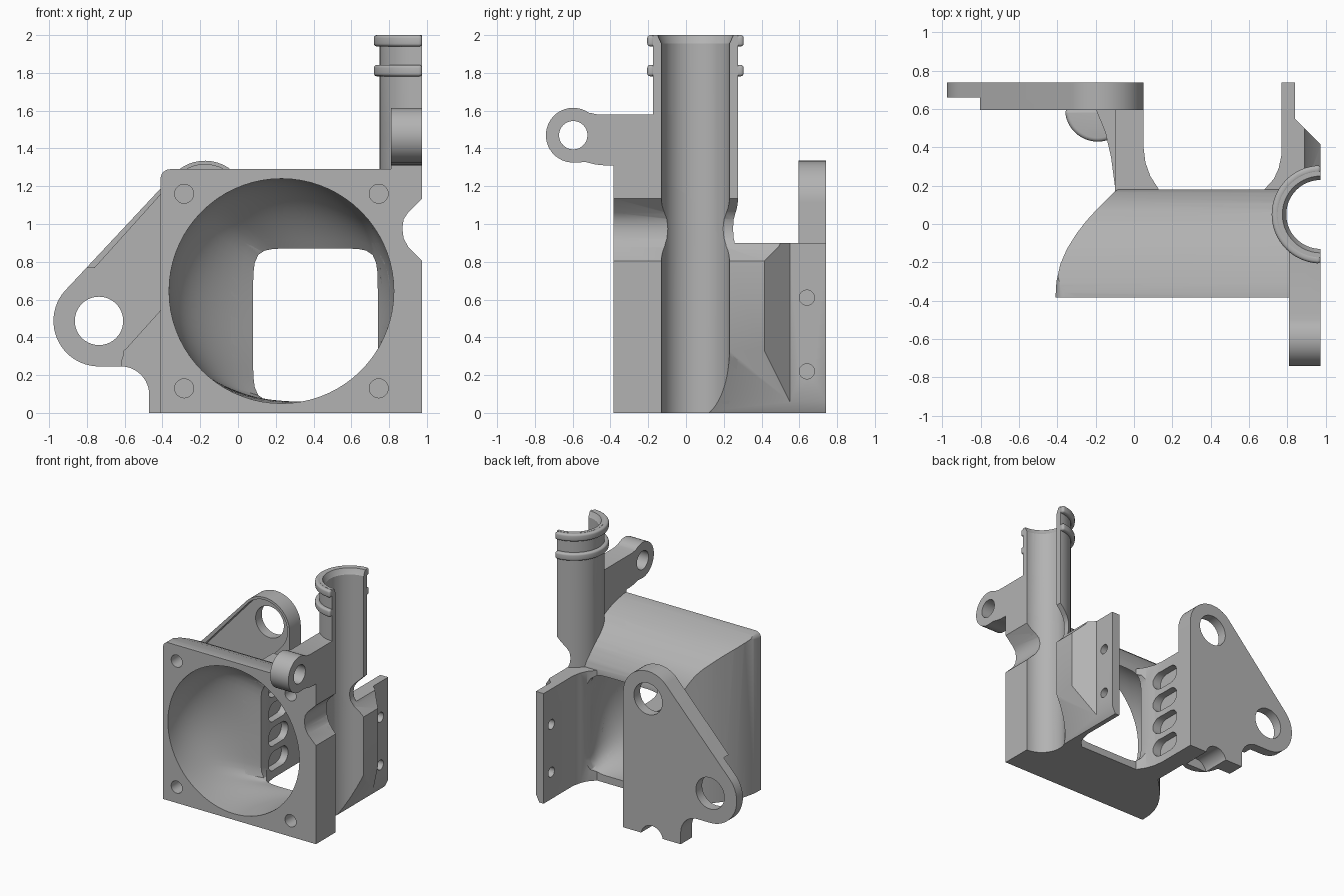
import bpy, bmesh
from math import cos, sin, pi, radians

cube = bpy.data.objects.get("Cube")
if cube:
    bpy.data.objects.remove(cube, do_unlink=True)

grey = bpy.data.materials.new("plain_grey")
grey.use_nodes = True
grey.diffuse_color = (0.45, 0.45, 0.45, 1)
grey.node_tree.nodes["Principled BSDF"].inputs["Base Color"].default_value = (0.45, 0.45, 0.45, 1)

parts, cutters = [], []


def finish(bm, name, group):
    bmesh.ops.recalc_face_normals(bm, faces=bm.faces)
    mesh = bpy.data.meshes.new(name)
    bm.to_mesh(mesh)
    bm.free()
    obj = bpy.data.objects.new(name, mesh)
    bpy.context.collection.objects.link(obj)
    obj.hide_render = group is cutters
    group.append(obj)
    return obj


def loft(name, rings, group):
    """Skin a list of equal-length point rings and cap the ends."""
    bm = bmesh.new()
    rows = [[bm.verts.new(p) for p in ring] for ring in rings]
    n = len(rows[0])
    for a, b in zip(rows, rows[1:]):
        for i in range(n):
            j = (i + 1) % n
            bm.faces.new((a[i], a[j], b[j], b[i]))
    bm.faces.new(rows[0])
    bm.faces.new(rows[-1])
    return finish(bm, name, group)


def prism(name, pts, axis, lo, hi, group=parts):
    """Extrude a flat outline along an axis."""
    place = {"x": lambda a, b, t: (t, a, b),
             "y": lambda a, b, t: (a, t, b),
             "z": lambda a, b, t: (a, b, t)}[axis]
    return loft(name, [[place(a, b, t) for a, b in pts] for t in (lo, hi)], group)


def arc(cx, cy, r, start, end, n=24):
    angles = [radians(start + (end - start) * i / n) for i in range(n + 1)]
    return [(cx + r * cos(t), cy + r * sin(t)) for t in angles]


def disc(cx, cy, r, n=80):
    return arc(cx, cy, r, 0, 360, n)[:-1]


def hole(name, cx, cy, r, axis, lo, hi):
    return prism(name, disc(cx, cy, r), axis, lo, hi, cutters)


def bake(obj):
    dg = bpy.context.evaluated_depsgraph_get()
    mesh = bpy.data.meshes.new_from_object(obj.evaluated_get(dg))
    obj.modifiers.clear()
    obj.data = mesh


def cut(obj, tools, operation="DIFFERENCE"):
    for tool in tools:
        mod = obj.modifiers.new("cut", "BOOLEAN")
        mod.operation = operation
        mod.solver = "EXACT"
        mod.object = tool
    bake(obj)


def bevel(obj, width):
    mod = obj.modifiers.new("round", "BEVEL")
    mod.width = width
    mod.segments = 4
    mod.limit_method = "ANGLE"
    mod.angle_limit = radians(40)
    bake(obj)


# Shared cutters: air passage from round inlet to squarish outlet
FRONT, END = -0.385, 0.18


def passage_ring(y, e, n=72):
    ring = []
    cx, cz = 0.23 + 0.18 * e, 0.645 - 0.18 * e
    a, b = 0.595 - 0.265 * e, 0.595 - 0.19 * e
    for i in range(n):
        c, s = cos(2 * pi * i / n), sin(2 * pi * i / n)
        r = 1 + e * ((abs(c) ** 8 + abs(s) ** 8) ** (-1 / 8) - 1)
        ring.append((cx + a * r * c, y, cz + b * r * s))
    return ring


rings = [passage_ring(-0.5, 0)]
rings += [passage_ring(FRONT + (END - FRONT) * i / 16, (i / 16) ** 2.4) for i in range(17)]
rings.append(passage_ring(0.9, 1))
void = loft("passage_cutter", rings, cutters)

# Tube bore, its flared mouth, the side notch and the sloped underside
TX, TY = 0.975, 0.05
bore = hole("bore_cutter", TX, TY, 0.18, "z", -0.1, 2.1)
mouth = loft("mouth_cutter", [[(x, y, z) for x, y in disc(TX, TY, r)]
                              for r, z in ((0.17, 1.94), (0.183, 1.96), (0.205, 2.01))], cutters)
notch = prism("notch_cutter", [(1.07, 1.23), (0.9, 1.06), (0.877, 1.025), (0.87, 0.975),
                               (0.877, 0.925), (0.9, 0.88), (1.07, 0.71)], "y", -1, 1, cutters)
slope = prism("slope_cutter", [(0.78, -0.06), (1.17, 0.72), (1.17, -0.06)], "y", TY, 1, cutters)

# Duct shell: plan outline, side profile and rounded front outline intersected
plan = [(-0.41, FRONT), (-0.405, -0.3), (-0.385, -0.21), (-0.35, -0.13), (-0.3, -0.05),
        (-0.25, 0.015), (-0.2, 0.07), (-0.1, 0.17), (0, 0.24), (TX, 0.26), (TX, FRONT)]
profile = [(-0.5, -0.1), (END, -0.1), (END, 0.9), (0.165, 0.95), (0.14, 1.0), (0.11, 1.052),
           (0.07, 1.1), (0.01, 1.15), (-0.05, 1.19), (-0.12, 1.225), (-0.2, 1.256),
           (-0.3, 1.28), (-0.36, 1.29), (-0.5, 1.29)]
outline = [(1.1, -0.1), (1.1, 1.4), (-0.3, 1.4), (-0.3, 1.29)] \
    + arc(-0.36, 1.24, 0.05, 90, 180, 6) + [(-0.41, 1.2), (-0.5, 1.2), (-0.5, -0.1)]
shell = prism("duct_shell", plan, "z", 0, 1.4)
cut(shell, [prism("profile_cutter", profile, "x", -1, 1.2, cutters),
            prism("outline_cutter", outline, "y", -1, 1, cutters)], "INTERSECT")
screws = [hole("fan_screw_cutter", x, z, 0.05, "y", -0.5, -0.25)
          for x in (-0.285, 0.745) for z in (0.13, 1.16)]
cut(shell, [void, bore, notch, slope] + screws)

# Right wall with a thin screw flange
wall = prism("right_wall", [(TX, FRONT), (TX, 0.415), (0.84, 0.55), (0.84, 0.74), (0.77, 0.74),
                            (0.77, 0.36), (0.755, 0.29), (0.73, 0.235), (0.68, END),
                            (0.68, FRONT)], "z", 0, 0.9)
flange = [hole("flange_screw_cutter", 0.64, z, 0.04, "x", 0.6, 1.1) for z in (0.22, 0.61)]
cut(wall, [void, bore, notch, slope] + flange + screws)

# Front block with the hinge arm
arm = prism("hinge_arm", [(FRONT, 0), (-0.05, 0), (-0.05, 1.58), (-0.47, 1.58), (-0.5, 1.587)]
            + arc(-0.597, 1.47, 0.145, 55, 275)
            + [(-0.53, 1.328), (-0.48, 1.315), (-0.43, 1.31), (FRONT, 1.31)], "x", 0.81, TX)
cut(arm, [void, bore, notch, hole("hinge_cutter", -0.597, 1.47, 0.075, "x", 0.6, 1.1)] + screws)


# Half-round tube with two collars
def half_pipe(name, outer, inner, z0, z1):
    return prism(name, arc(TX, TY, outer, 90, 270, 40) + arc(TX, TY, inner, 270, 90, 40),
                 "z", z0, z1)


tube = half_pipe("half_tube", 0.225, 0.18, 0, 2.0)
cut(tube, [void, notch, slope, mouth])
for z in (1.94, 1.782):
    bevel(half_pipe("tube_collar", 0.256, 0.215, z, z + 0.06), 0.016)

# Left wall with grip slots on its inner face, and a low gusset outside
left = prism("left_wall", [(-0.1, 0.13), (-0.1, 0.6), (0.05, 0.6), (0.05, 0.4), (0.06, 0.32),
                           (0.085, 0.25), (0.13, END), (0, 0.1)], "z", 0, 0.9)
slots = [prism("slot_cutter", arc(0.38, z, 0.075, 90, 270, 12) + arc(0.5, z, 0.075, -90, 90, 12),
               "x", -0.01, 0.2, cutters) for z in (0.14, 0.34, 0.54, 0.74)]
cut(left, [void] + slots)
prism("wall_gusset", [(-0.1, 0.2), (-0.12, 0.35), (-0.15, 0.48), (-0.2, 0.6), (-0.09, 0.6)],
      "z", 0.1, 0.45)

# Rear mounting plate with two eyes and a slanted recess
UP, LOW = (-0.175, 1.11), (-0.736, 0.487)
plate = prism("mounting_plate", [(0.05, 0)] + arc(*UP, 0.225, 0, 134) + arc(*LOW, 0.241, 134, 270)
              + arc(-0.62, 0.096, 0.15, 90, 0, 12) + [(-0.47, 0)], "y", 0.595, 0.74)
recess = prism("recess_cutter", arc(*UP, 0.205, -44, 136) + arc(*LOW, 0.205, 136, 316),
               "y", 0.5, 0.66, cutters)
pocket = prism("pocket_cutter", [(-0.76, 0.77), (-0.82, 0.765), (-1.1, 0.76), (-1.1, 0.1),
                                 (-0.62, 0.1), (-0.62, 0.27), (-0.605, 0.315), (-0.65, 0.45)],
               "y", 0.5, 0.66, cutters)
arch = hole("arch_cutter", -0.21, -0.02, 0.1, "y", 0.5, 1)
eyes = [hole("eye_cutter", *c, 0.128, "y", 0.4, 1) for c in (UP, LOW)]
cut(plate, [recess, pocket, arch] + eyes)

# Small rounded hood over the arch at the plate's foot
hood = prism("arch_hood", arc(-0.19, 0.6, 0.17, 180, 360), "z", 0, 0.17)
bevel(hood, 0.03)
cut(hood, [arch])

# Tidy up, colour and shade
for tool in cutters:
    bpy.data.objects.remove(tool, do_unlink=True)
bpy.ops.object.select_all(action="DESELECT")
for obj in parts:
    obj.data.materials.clear()
    obj.data.materials.append(grey)
    for face in obj.data.polygons:
        face.material_index = 0
    obj.select_set(True)
bpy.context.view_layer.objects.active = parts[0]
bpy.ops.object.shade_smooth_by_angle(angle=radians(30))
